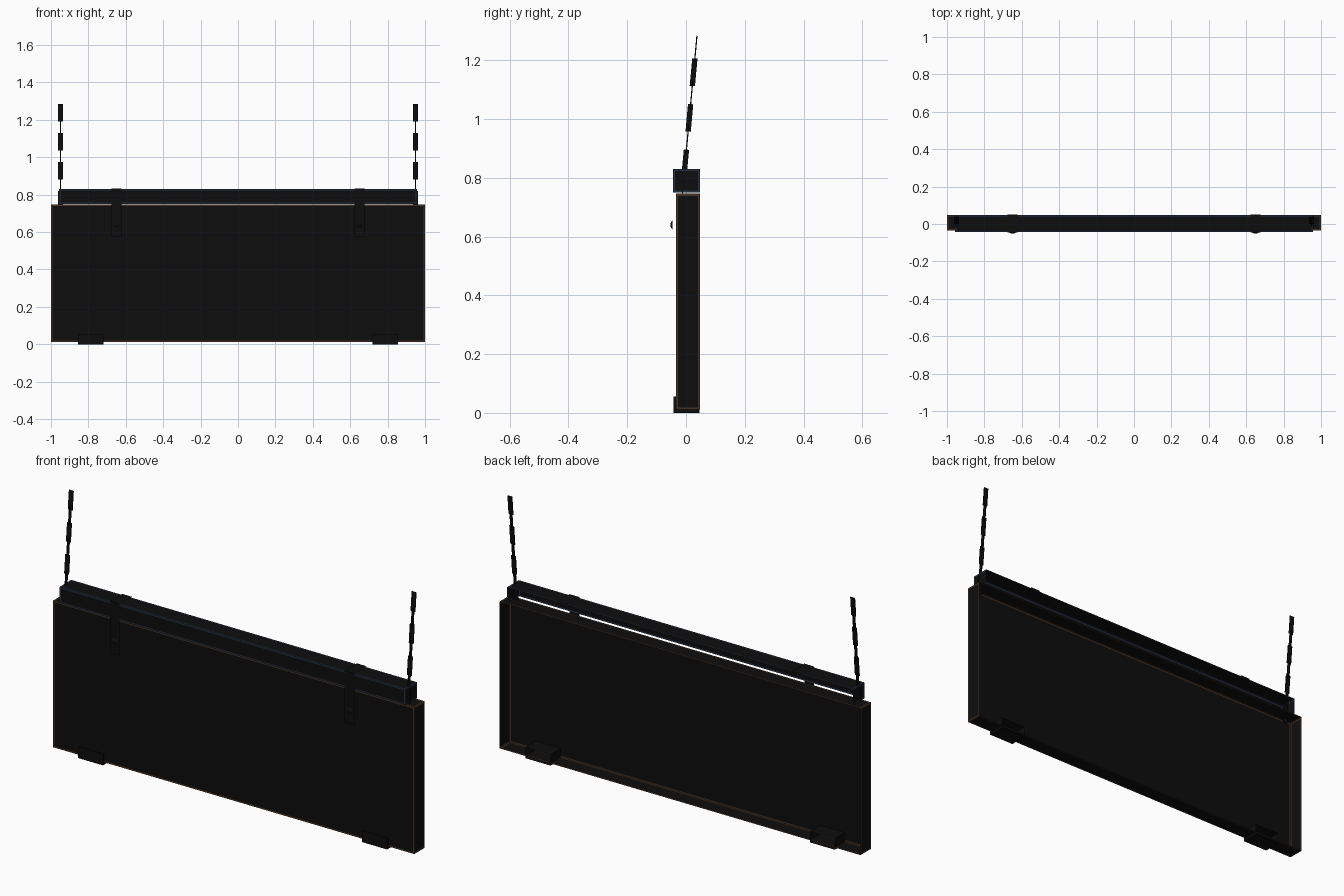
import bpy, bmesh, math
from mathutils import Matrix, Vector

if "Cube" in bpy.data.objects:
    bpy.data.objects.remove(bpy.data.objects["Cube"])


def material(name, color):
    m = bpy.data.materials.new(name)
    m.diffuse_color = (*color, 1)
    m.use_nodes = True
    m.node_tree.nodes["Principled BSDF"].inputs["Base Color"].default_value = m.diffuse_color
    return m


BLACK = material("black", (0.004, 0.004, 0.004))
BROWN = material("brown_edge", (0.06, 0.032, 0.018))
BLUE = material("blue_edge", (0.018, 0.028, 0.055))


def finish(name, bm, mats):
    me = bpy.data.meshes.new(name)
    bm.to_mesh(me)
    bm.free()
    for m in mats:
        me.materials.append(m)
    ob = bpy.data.objects.new(name, me)
    bpy.context.collection.objects.link(ob)
    return ob


def add_box(bm, lo, hi, matrix=Matrix()):
    lo, hi = Vector(lo), Vector(hi)
    m = matrix @ Matrix.Translation((lo + hi) / 2) @ Matrix.Diagonal((*(hi - lo), 1))
    return bmesh.ops.create_cube(bm, size=1, matrix=m)["verts"]


def open_shell(name, lo, hi, open_dirs, trim=None, width=0.01):
    """Thin sheet box with some sides left open and a coloured border on each face."""
    bm = bmesh.new()
    add_box(bm, lo, hi)
    bm.normal_update()
    gone = [f for f in bm.faces if any(f.normal.dot(Vector(d)) > 0.9 for d in open_dirs)]
    bmesh.ops.delete(bm, geom=gone, context="FACES")
    if trim:
        strips = bmesh.ops.inset_individual(bm, faces=bm.faces[:], thickness=width)
        for f in strips["faces"]:
            f.material_index = 1
    return finish(name, bm, [BLACK, trim] if trim else [BLACK])


BACK, DOWN = (0, 1, 0), (0, 0, -1)

# main board and top rail, both hollow behind
open_shell("board", (-1, -0.034, 0.012), (1, 0.048, 0.746), [BACK], BROWN)
open_shell("top_rail", (-0.957, -0.044, 0.75), (0.957, 0.048, 0.83), [BACK, DOWN], BLUE)

for side, s in (("left", -1), ("right", 1)):
    # rectangular moulding on the front
    bm = bmesh.new()
    x0, x1 = sorted((s * 0.077, s * 0.928))
    vs = [bm.verts.new(p) for p in ((x0, -0.0355, 0.097), (x1, -0.0355, 0.097),
                                    (x1, -0.0355, 0.665), (x0, -0.0355, 0.665))]
    bm.faces.new(vs)
    bmesh.ops.inset_individual(bm, faces=bm.faces[:], thickness=0.013)
    centre = [f for f in bm.faces if f.calc_area() > 0.2]
    bmesh.ops.delete(bm, geom=centre, context="FACES")
    finish(side + "_moulding", bm, [BROWN])

    # bottom foot clip
    open_shell(side + "_foot", (s * 0.787 - 0.069, -0.043, 0),
               (s * 0.787 + 0.069, 0.046, 0.055), [BACK])

    # strap folded over the rail
    bm = bmesh.new()
    path = [(-0.046, 0.575), (-0.046, 0.834), (0.05, 0.834)]
    rows = [[bm.verts.new((s * 0.65 + dx, y, z)) for dx in (-0.027, 0.027)] for y, z in path]
    for a, b in zip(rows, rows[1:]):
        bm.faces.new((a[0], a[1], b[1], b[0]))
    finish(side + "_strap", bm, [BLACK])

    # strap stud
    bm = bmesh.new()
    m = Matrix.Translation((s * 0.65, -0.049, 0.64)) @ Matrix.Rotation(math.pi / 2, 4, "X")
    bmesh.ops.create_cone(bm, cap_ends=True, segments=8, radius1=0.017, radius2=0.007,
                          depth=0.006, matrix=m)
    finish(side + "_stud", bm, [BLACK])

    # leaning chain of alternating flat links
    bm = bmesh.new()
    for i in range(7):
        z = 1.237 - i * 0.0775
        y = 0.033 - (1.237 - z) * 0.0925
        m = Matrix.Translation((s * 0.949, y, z)) @ Matrix.Rotation(-0.092, 4, "X")
        w, d = (0.0125, 0.002) if i % 2 == 0 else (0.002, 0.009)
        add_box(bm, (-w, -d, -0.047), (w, d, 0.047), m)
    finish(side + "_chain", bm, [BLACK])
